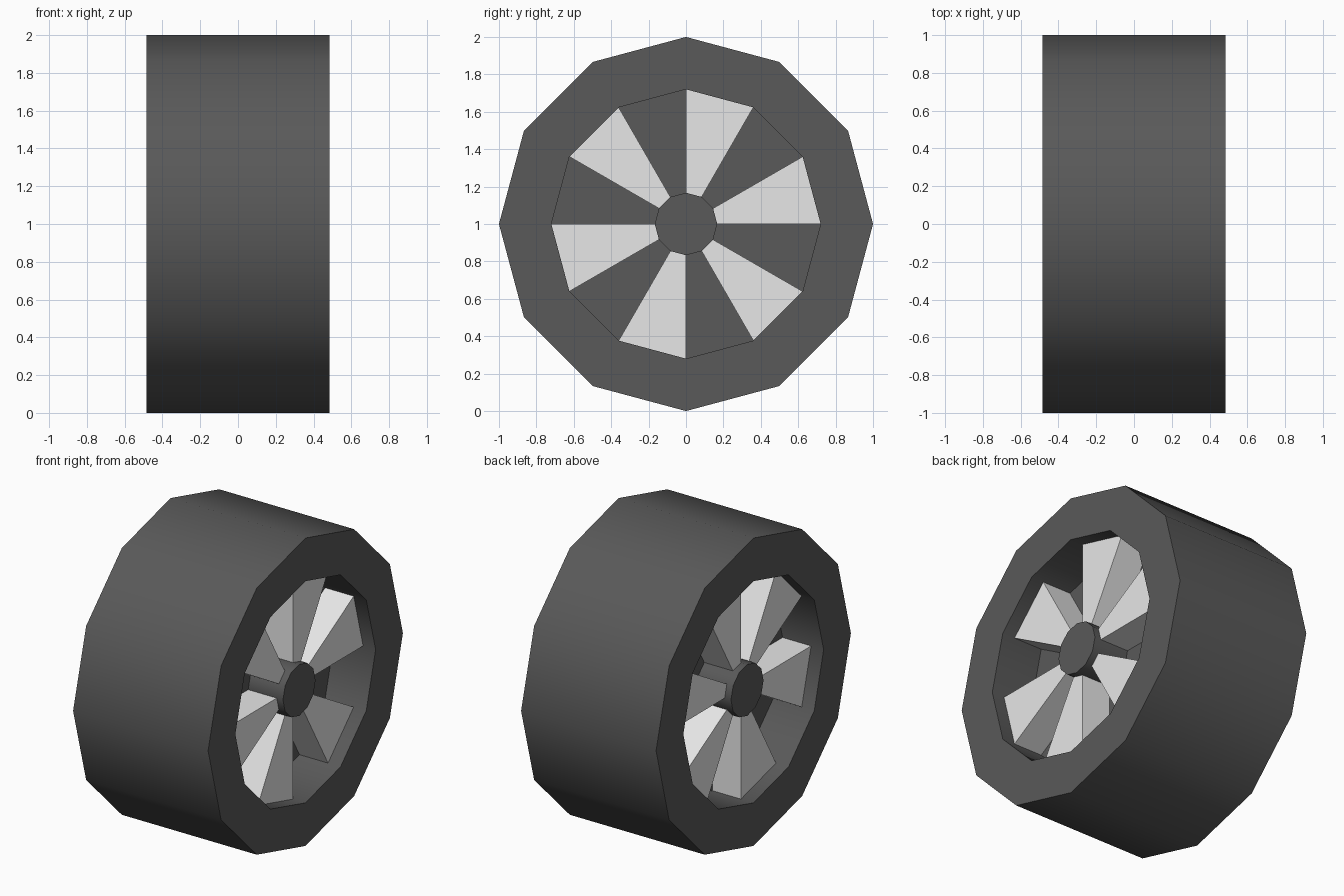
import bpy
import bmesh
from math import cos, sin, radians

SIDES = 12
AXLE_Z = 1.0
WALL_X, SPOKE_X, HUB_X, TYRE_X = 0.19, 0.395, 0.44, 0.485
HUB_R, RIM_R, TYRE_R = 0.167, 0.72, 1.0

cube = bpy.data.objects.get("Cube")
if cube:
    bpy.data.objects.remove(cube, do_unlink=True)


def make_material(name, value):
    mat = bpy.data.materials.new(name)
    mat.use_nodes = True
    colour = (value, value, value, 1.0)
    mat.diffuse_color = colour
    bsdf = next(n for n in mat.node_tree.nodes if n.type == 'BSDF_PRINCIPLED')
    bsdf.inputs["Base Color"].default_value = colour
    return mat


def polar(x, radius, degrees):
    a = radians(degrees)
    return (x, radius * cos(a), AXLE_Z + radius * sin(a))


def finish(bm, name, mat, smooth=False):
    bmesh.ops.recalc_face_normals(bm, faces=bm.faces)
    mesh = bpy.data.meshes.new(name)
    bm.to_mesh(mesh)
    bm.free()
    mesh.materials.append(mat)
    obj = bpy.data.objects.new(name, mesh)
    bpy.context.collection.objects.link(obj)
    if smooth:
        bpy.ops.object.select_all(action='DESELECT')
        obj.select_set(True)
        bpy.context.view_layer.objects.active = obj
        bpy.ops.object.shade_smooth_by_angle(angle=radians(40))
    return obj


def lathe(name, profile, mat):
    """Turn (x, radius) points about the axle and cap both ends."""
    bm = bmesh.new()
    rings = [[bm.verts.new(polar(x, r, 360 * i / SIDES)) for i in range(SIDES)]
             for x, r in profile]
    for a, b in zip(rings, rings[1:]):
        for i in range(SIDES):
            j = (i + 1) % SIDES
            bm.faces.new((a[i], a[j], b[j], b[i]))
    bm.faces.new(rings[0])
    bm.faces.new(rings[-1])
    return finish(bm, name, mat, smooth=True)


def spoke(name, start, side, mat):
    """Wedge-shaped block standing on the wheel wall."""
    bm = bmesh.new()
    corners = [(HUB_R - 0.01, start), (RIM_R, start),
               (RIM_R, start + 30), (HUB_R - 0.01, start + 30)]
    back, front = [[bm.verts.new(polar(side * x, r, a)) for r, a in corners]
                   for x in (WALL_X, SPOKE_X)]
    bm.faces.new(back)
    bm.faces.new(front)
    for i in range(4):
        j = (i + 1) % 4
        bm.faces.new((back[i], back[j], front[j], front[i]))
    return finish(bm, name, mat)


rubber = make_material("dark_rubber", 0.1)
metal = make_material("light_metal", 0.8)

# Tyre with recessed wall on both ends
half = [(WALL_X, RIM_R), (TYRE_X, RIM_R), (TYRE_X, TYRE_R)]
lathe("tyre", half + [(-x, r) for x, r in reversed(half)], rubber)

# Hub through the middle
lathe("hub", [(HUB_X, HUB_R), (-HUB_X, HUB_R)], rubber)

# Six spokes on each end
for side, label in ((1, "left"), (-1, "right")):
    for k in range(6):
        spoke(f"{label}_spoke_{k + 1}", 60 * k, side, metal)
